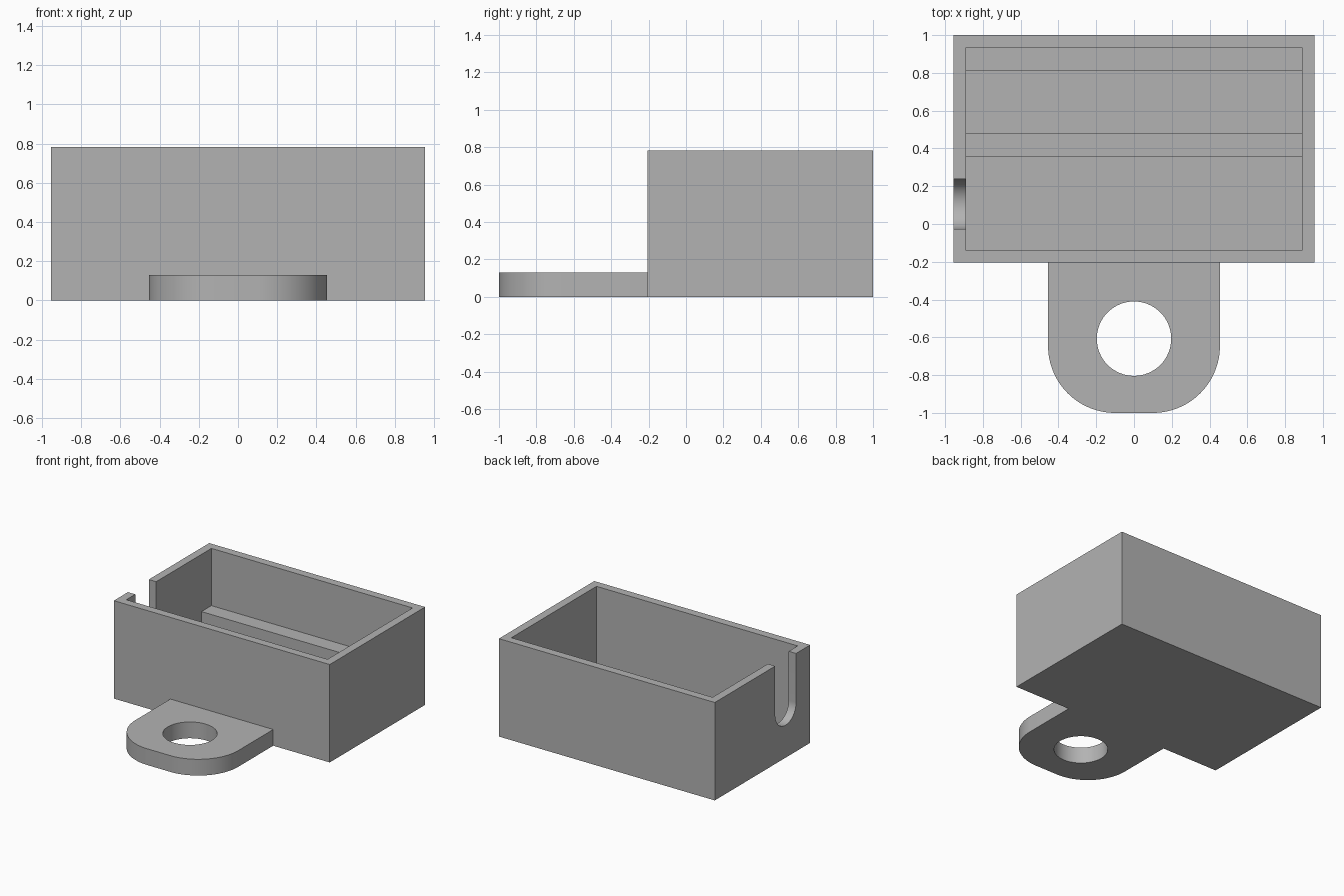
import bpy
import bmesh
from math import pi, sin, cos, radians
from mathutils import Vector

old = bpy.data.objects.get("Cube")
if old:
    bpy.data.objects.remove(old, do_unlink=True)

GREY = (0.45, 0.45, 0.45, 1)
grey = bpy.data.materials.new("plain_grey")
grey.use_nodes = True
grey.diffuse_color = GREY
grey.node_tree.nodes["Principled BSDF"].inputs["Base Color"].default_value = GREY

# Main dimensions
WIDTH, FRONT, BACK, HEIGHT = 0.955, -0.205, 1.0, 0.783
WALL, FLOOR = 0.065, 0.065
TAB_HALF, TAB_HEIGHT, TAB_RADIUS = 0.455, 0.13, 0.355


def prism(name, outline, direction):
    """Extrude a closed 3D outline along a direction."""
    bm = bmesh.new()
    face = bm.faces.new([bm.verts.new(p) for p in outline])
    result = bmesh.ops.extrude_face_region(bm, geom=[face], use_keep_orig=True)
    moved = [v for v in result["geom"] if isinstance(v, bmesh.types.BMVert)]
    bmesh.ops.translate(bm, verts=moved, vec=Vector(direction))
    bmesh.ops.recalc_face_normals(bm, faces=bm.faces)
    mesh = bpy.data.meshes.new(name)
    bm.to_mesh(mesh)
    bm.free()
    mesh.materials.append(grey)
    obj = bpy.data.objects.new(name, mesh)
    bpy.context.collection.objects.link(obj)
    return obj


def block(name, x, y0, y1, z0, z1):
    """Box centred on x = 0."""
    outline = [(-x, y0, z0), (x, y0, z0), (x, y1, z0), (-x, y1, z0)]
    return prism(name, outline, (0, 0, z1 - z0))


def arc(cx, cy, radius, start, end, steps):
    angles = [start + (end - start) * i / steps for i in range(steps + 1)]
    return [(cx + radius * cos(a), cy + radius * sin(a)) for a in angles]


def activate(obj):
    bpy.ops.object.select_all(action="DESELECT")
    obj.select_set(True)
    bpy.context.view_layer.objects.active = obj


def cut(target, cutter):
    """Subtract the cutter, then remove it."""
    cutter.hide_render = True
    mod = target.modifiers.new("cut", "BOOLEAN")
    mod.operation, mod.solver, mod.object = "DIFFERENCE", "EXACT", cutter
    activate(target)
    bpy.ops.object.modifier_apply(modifier=mod.name)
    bpy.data.objects.remove(cutter, do_unlink=True)


def smooth(obj):
    activate(obj)
    bpy.ops.object.shade_smooth_by_angle(angle=radians(30))


# Open-topped case
case = block("case", WIDTH, FRONT, BACK, 0, HEIGHT)
cut(case, block("cavity_cutter", WIDTH - WALL, FRONT + WALL, BACK - WALL, FLOOR, 1))

# Round-bottomed cable slot in the -x wall
slot = arc(0.105, 0.392, 0.132, -pi, 0, 32)
slot += [(slot[-1][0], 1), (slot[0][0], 1)]
cut(case, prism("slot_cutter", [(-1.1, y, z) for y, z in slot], (0.25, 0, 0)))
smooth(case)

# Two support rails across the floor
for name, y0, y1 in (("back_rail", 0.81, BACK - WALL), ("middle_rail", 0.355, 0.483)):
    block(name, WIDTH - WALL, y0, y1, FLOOR, 0.325)

# Mounting tab with rounded front corners and a through hole
inner = TAB_HALF - TAB_RADIUS
outline = [(TAB_HALF, FRONT), (-TAB_HALF, FRONT)]
outline += arc(-inner, TAB_RADIUS - 1, TAB_RADIUS, pi, 1.5 * pi, 24)
outline += arc(inner, TAB_RADIUS - 1, TAB_RADIUS, 1.5 * pi, 2 * pi, 24)
tab = prism("mounting_tab", [(x, y, 0) for x, y in outline], (0, 0, TAB_HEIGHT))
hole = arc(0, -0.607, 0.197, 0, 2 * pi, 64)[:-1]
cut(tab, prism("hole_cutter", [(x, y, -0.1) for x, y in hole], (0, 0, 0.4)))
smooth(tab)
